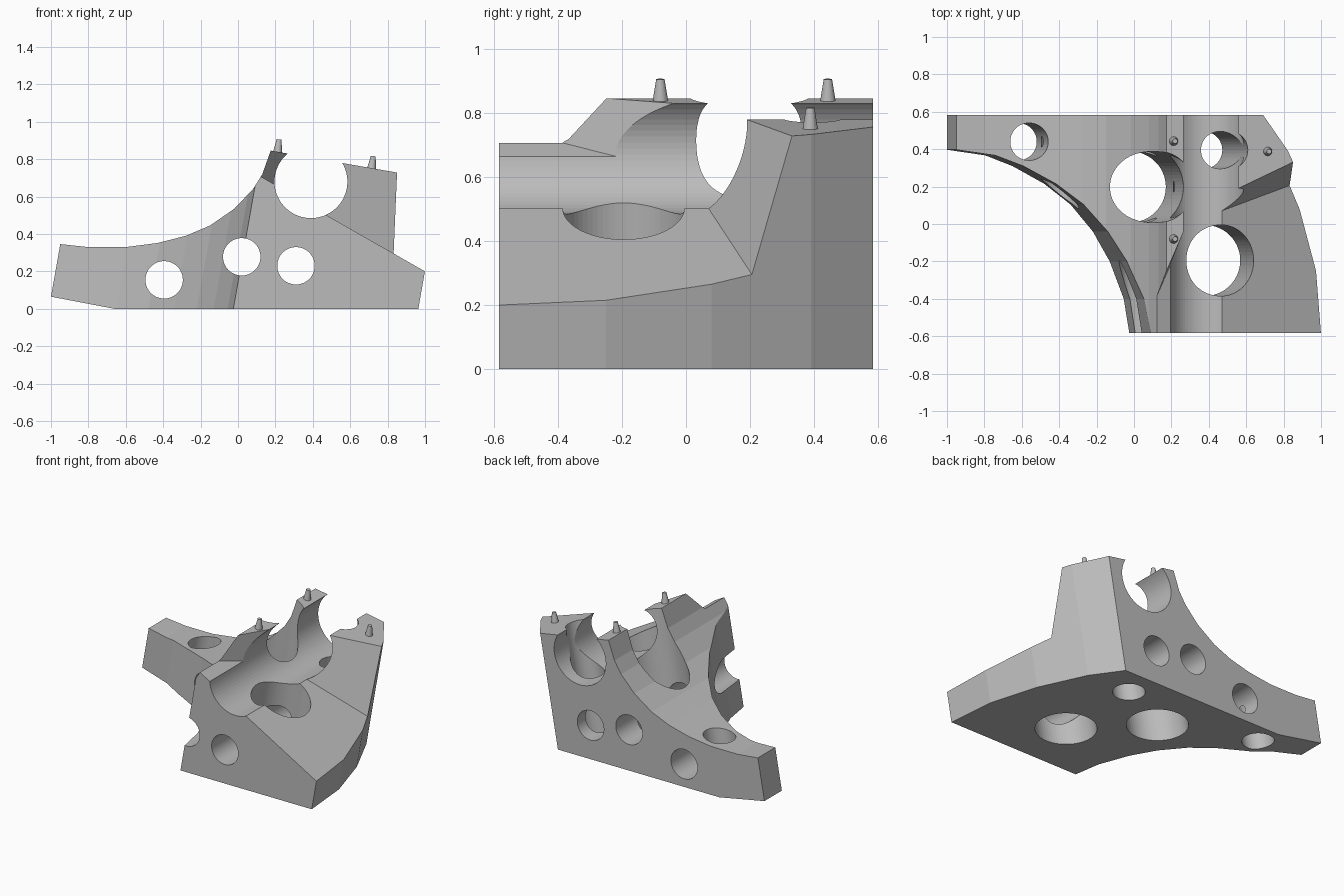
import bpy, bmesh, math
from mathutils import Vector, Matrix

if "Cube" in bpy.data.objects:
    bpy.data.objects.remove(bpy.data.objects["Cube"])

SHEAR = 0.177          # everything drafted leans this much in x per unit z
grey = bpy.data.materials.new("plain grey")
grey.diffuse_color = (0.5, 0.5, 0.5, 1)
grey.use_nodes = True
grey.node_tree.nodes["Principled BSDF"].inputs["Base Color"].default_value = grey.diffuse_color


def make(name, bm):
    bmesh.ops.recalc_face_normals(bm, faces=bm.faces)
    me = bpy.data.meshes.new(name)
    bm.to_mesh(me)
    bm.free()
    me.materials.append(grey)
    ob = bpy.data.objects.new(name, me)
    bpy.context.collection.objects.link(ob)
    return ob


def prism(name, pts, step):
    """Extrude a closed outline along a vector."""
    bm = bmesh.new()
    face = bm.faces.new([bm.verts.new(p) for p in pts])
    ext = bmesh.ops.extrude_face_region(bm, geom=[face])
    moved = [g for g in ext["geom"] if isinstance(g, bmesh.types.BMVert)]
    bmesh.ops.translate(bm, verts=moved, vec=step)
    return make(name, bm)


def cylinder(name, centre, r, step, axis, n=64):
    """Cylinder cutter; axis 'y' lies flat, axis 'z' leans with the draft."""
    ring = []
    for i in range(n):
        a = 2 * math.pi * (i + 0.5) / n
        u, v = centre[0] + r * math.cos(a), centre[1] + r * math.sin(a)
        ring.append((u, -0.8, v) if axis == "y" else (u - 0.1 * SHEAR, v, -0.1))
    return prism(name, ring, step)


def wedge(name, lo, hi, planes):
    """Box trimmed to the side of each plane that holds the 'keep' point."""
    lo, hi = Vector(lo), Vector(hi)
    bm = bmesh.new()
    m = Matrix.Translation((lo + hi) / 2) @ Matrix.Diagonal((*(hi - lo), 1))
    bmesh.ops.create_cube(bm, size=1, matrix=m)
    for a, b, c, keep in planes:
        a, b, c, keep = map(Vector, (a, b, c, keep))
        no = (b - a).cross(c - a).normalized()
        if no.dot(keep - a) > 0:
            no = -no
        bmesh.ops.bisect_plane(bm, geom=bm.verts[:] + bm.edges[:] + bm.faces[:],
                               plane_co=a, plane_no=no, clear_outer=True)
        bmesh.ops.holes_fill(bm, edges=[e for e in bm.edges if e.is_boundary])
    return make(name, bm)


def boolean(ob, cutter, op="DIFFERENCE"):
    mod = ob.modifiers.new(cutter.name, "BOOLEAN")
    mod.operation, mod.object, mod.solver = op, cutter, "EXACT"
    bpy.context.view_layer.objects.active = ob
    bpy.ops.object.modifier_apply(modifier=mod.name)
    bpy.data.objects.remove(cutter)


# main body: front profile
profile = [(-1.1, 0.084), (-0.66, 0), (1.1, 0), (1.1, 0.685), (0.175, 0.846),
           (0.13, 0.72), (0.08, 0.64), (-0.02, 0.535), (-0.15, 0.445),
           (-0.28, 0.39), (-0.43, 0.352), (-0.6, 0.33), (-0.8, 0.33),
           (-0.95, 0.346), (-1.1, 0.37)]
body = prism("bracket_body", [(x, -0.7, z) for x, z in profile], (0, 1.4, 0))

# trimmed by the leaning plan outline
plan = [(-1.0115, 0.584), (-1.0115, 0.397), (-0.8, 0.367), (-0.65, 0.31),
        (-0.48, 0.215), (-0.34, 0.105), (-0.22, -0.04), (-0.13, -0.2),
        (-0.055, -0.4), (-0.025, -0.584), (0.964, -0.584), (0.935, -0.25),
        (0.838, 0.08), (0.694, 0.39), (0.556, 0.584)]
boolean(body, prism("plan_trim", [(x - 0.1 * SHEAR, y, -0.1) for x, y in plan],
                    (1.2 * SHEAR, 0, 1.2)), "INTERSECT")

# sloping front right deck in front of the rear tower
boolean(body, wedge("deck_cut", (0.39, -0.8, 0.1), (1.3, 0.6, 1.2), [
    ((0.47, 0, 0.502), (0.47, 1, 0.502), (1, 0, 0.2), (1, 0, 1)),
    ((0.83, 0.205, 0.297), (0.85, 0.33, 0.726), (0.47, 0.07, 0.5), (0.8, -0.6, 0.6))]))

# lowered front end of the left ridge
boolean(body, wedge("ridge_cut", (-0.2, -0.8, 0.5), (0.39, 0.3, 1.2), [
    ((0.125, 0, 0.705), (0.125, 1, 0.705), (0.195, 0, 0.665), (0.2, 0, 1)),
    ((0.12, -0.39, 0.705), (0.195, -0.22, 0.665), (0.17, -0.26, 0.846), (0.15, -0.7, 0.8))]))

# long trough and the flat cross holes
for i, (x, z, r) in enumerate([(0.39, 0.68, 0.195), (-0.395, 0.155, 0.1),
                               (0.02, 0.278, 0.1), (0.31, 0.23, 0.1)]):
    boolean(body, cylinder(f"cross_hole_{i}", (x, z), r, (0, 1.6, 0), "y"))

# leaning upright holes
for i, (x, y, r) in enumerate([(-0.62, 0.44, 0.1), (-0.02, 0.198, 0.19),
                               (0.378, -0.195, 0.19), (0.372, 0.395, 0.1)]):
    boolean(body, cylinder(f"upright_hole_{i}", (x, y), r, (1.2 * SHEAR, 0, 1.2), "z"))

# small tapered locating pins
for i, (x, y, z) in enumerate([(0.215, -0.08, 0.866), (0.215, 0.443, 0.866),
                               (0.718, 0.388, 0.777)]):
    bm = bmesh.new()
    m = Matrix.Translation((x, y, z)) @ Matrix.Rotation(0.12, 4, "Y")
    bmesh.ops.create_cone(bm, cap_ends=True, segments=24, radius1=0.026,
                          radius2=0.013, depth=0.08, matrix=m)
    make(f"locating_pin_{i}", bm)
